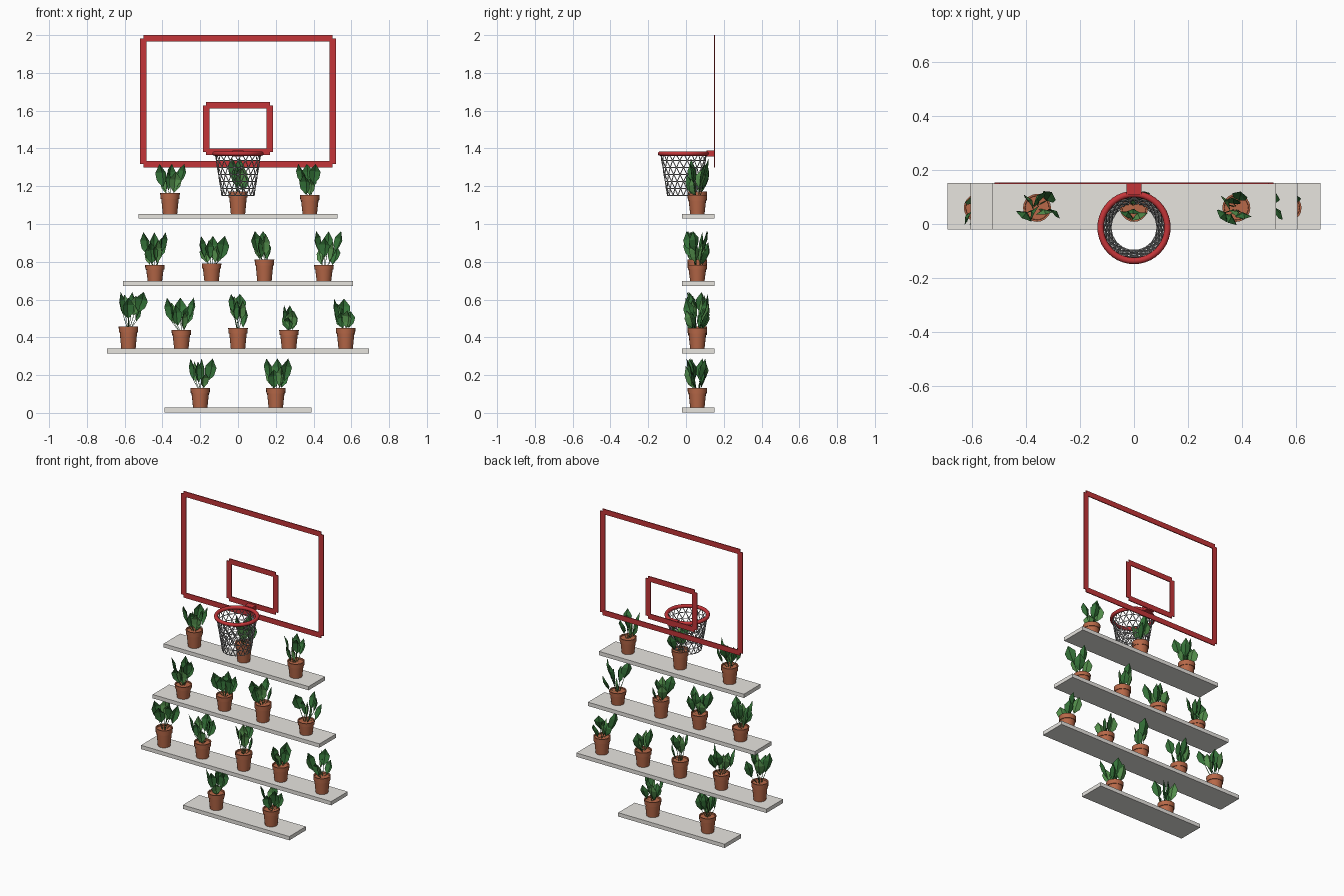
import bpy, bmesh, math, random
from mathutils import Vector

random.seed(7)
if "Cube" in bpy.data.objects:
    bpy.data.objects.remove(bpy.data.objects["Cube"])


def material(name, r, g, b):
    m = bpy.data.materials.new(name)
    m.use_nodes = True
    m.diffuse_color = (r, g, b, 1)
    bsdf = next(n for n in m.node_tree.nodes if n.type == 'BSDF_PRINCIPLED')
    bsdf.inputs["Base Color"].default_value = (r, g, b, 1)
    bsdf.inputs["Roughness"].default_value = 0.8
    return m


RED = material("hoop red", 0.55, 0.035, 0.04)
GREY = material("shelf grey", 0.8, 0.78, 0.74)
CLAY = material("terracotta", 0.48, 0.14, 0.065)
DARK = material("dark leaf green", 0.035, 0.17, 0.04)
LIGHT = material("light leaf green", 0.085, 0.27, 0.07)
CORD = material("net grey", 0.4, 0.4, 0.4)


def finish(name, bm, *mats):
    mesh = bpy.data.meshes.new(name)
    bm.to_mesh(mesh)
    bm.free()
    ob = bpy.data.objects.new(name, mesh)
    bpy.context.collection.objects.link(ob)
    for m in mats:
        mesh.materials.append(m)
    return ob


def activate(ob):
    bpy.ops.object.select_all(action='DESELECT')
    ob.select_set(True)
    bpy.context.view_layer.objects.active = ob


def smooth(ob):
    activate(ob)
    bpy.ops.object.shade_smooth_by_angle(angle=math.radians(35))


def box(name, low, high, mat):
    bm = bmesh.new()
    bmesh.ops.create_cube(bm, size=1)
    low, high = Vector(low), Vector(high)
    for v in bm.verts:
        v.co = (low + high) / 2 + v.co * (high - low)
    return finish(name, bm, mat)


# Flowerpot turned from a profile
def pot(name, x, z, h):
    profile = [(0, 0), (.038, 0), (.046, .72 * h), (.05, .72 * h),
               (.052, h), (.045, h), (.044, .92 * h), (0, .92 * h)]
    bm = bmesh.new()
    verts = [bm.verts.new((r, 0, t)) for r, t in profile]
    edges = [bm.edges.new(pair) for pair in zip(verts, verts[1:])]
    bmesh.ops.spin(bm, geom=verts + edges, cent=(0, 0, 0), axis=(0, 0, 1),
                   angle=math.tau, steps=20)
    bmesh.ops.remove_doubles(bm, verts=bm.verts, dist=1e-5)
    bmesh.ops.recalc_face_normals(bm, faces=bm.faces)
    ob = finish(name, bm, CLAY)
    ob.location = (x, PLANT_Y, z)
    smooth(ob)


# Pointed leaf, folded along its midrib and bowed outward
def leaf(bm, base, tip, width, turn, tone):
    along = tip - base
    side = Vector((math.cos(turn), math.sin(turn), 0))
    side = (side - along.normalized() * side.dot(along.normalized())).normalized()
    normal = side.cross(along).normalized()
    rib, left, right = [], [], []
    for t, w, bow in [(0, 0, 0), (.3, .85, .15), (.62, 1, .2), (1, 0, 0)]:
        p = base + along * t - normal * bow * width
        rib.append(bm.verts.new(p))
        if w:
            edge = side * w * width / 2
            lift = normal * width * .22
            left.append(bm.verts.new(p - edge + lift))
            right.append(bm.verts.new(p + edge + lift))
    for s in (left, right):
        for face in ((rib[0], rib[1], s[0]), (rib[1], rib[2], s[1], s[0]),
                     (rib[2], rib[3], s[1])):
            bm.faces.new(face).material_index = tone


# Thin three-sided stem
def stem(bm, a, b):
    rings = []
    for p in (a, b):
        rings.append([bm.verts.new(p + .002 * Vector((math.cos(k * math.tau / 3),
                      math.sin(k * math.tau / 3), 0))) for k in range(3)])
    for k in range(3):
        n = (k + 1) % 3
        bm.faces.new((rings[0][k], rings[0][n], rings[1][n], rings[1][k]))


# Leaves fan out between the left and right reach, up to the top
def plant(name, x, z, left, right, top):
    bm = bmesh.new()
    count = 4 + round((right - left) / .055)
    for i in range(count):
        u = i / (count - 1)
        depth = (.062 if i % 2 else -.062) * random.uniform(.35, 1)
        width = random.uniform(.052, .07)
        reach = left + .024 + (right - left - .048) * u
        low = random.uniform(.01, .08) if i % 3 else 0
        tip = Vector((reach, PLANT_Y + depth, top - low))
        root = Vector((x + (reach - x) * .15, PLANT_Y + depth * .2, z))
        length = min(random.uniform(.1, .13), (tip.z - z) * .9)
        base = Vector((x + (reach - x) * .66, PLANT_Y + depth * .45, tip.z - length))
        stem(bm, root, base)
        leaf(bm, base, tip, width, random.uniform(-1.2, 1.2), int(i % 3 == 1))
    finish(name, bm, DARK, LIGHT)


# Shelves: half width, top height, then each plant as
# (pot centre, pot height, leaf reach left, leaf reach right, leaf height)
PLANT_Y = .06
SHELVES = [
    (.388, .028, [(-.2, .105, -.275, -.11, .26), (.2, .105, .127, .29, .26)]),
    (.693, .34, [(-.58, .118, -.645, -.475, .3), (-.3, .1, -.4, -.21, .27),
                 (0, .11, -.06, .065, .29), (.27, .1, .22, .32, .23),
                 (.57, .11, .485, .62, .265)]),
    (.608, .697, [(-.44, .085, -.525, -.36, .26), (-.14, .095, -.22, -.045, .24),
                  (.14, .115, .065, .185, .265), (.455, .085, .39, .57, .265)]),
    (.528, 1.053, [(-.36, .11, -.44, -.26, .265), (0, .12, -.055, .06, .295),
                   (.38, .1, .295, .435, .265)]),
]
for row, (half, top, plants) in enumerate(SHELVES, 1):
    box(f"shelf_{row}", (-half, -.02, top - .025), (half, .152, top), GREY)
    for n, (x, h, left, right, height) in enumerate(plants, 1):
        pot(f"pot_{row}_{n}", x, top, h)
        plant(f"plant_{row}_{n}", x, top + .9 * h, left, right, top + height)


# Open backboard outlines made of flat bars
def frame(name, half, low, high, bar):
    y0, y1 = .148, .154
    inset = bar / 2
    for label, z in (("bottom", low), ("top", high - bar)):
        box(f"{name}_{label}", (inset - half, y0, z), (half - inset, y1, z + bar), RED)
    for label, x in (("right", -half), ("left", half - bar)):
        box(f"{name}_{label}", (x, y0 + .0005, low + inset),
            (x + bar, y1 - .0005, high - inset), RED)


frame("backboard", .518, 1.3, 2, .034)
frame("target", .186, 1.365, 1.645, .034)

# Hoop ring and its bracket
RING_Y, RING_Z = -.013, 1.373
bpy.ops.mesh.primitive_torus_add(location=(0, RING_Y, RING_Z), major_radius=.124,
                                 minor_radius=.012, major_segments=40, minor_segments=12)
ring = bpy.context.object
ring.name = "hoop_ring"
ring.data.materials.append(RED)
smooth(ring)
box("hoop_bracket", (-.028, .108, 1.358), (.028, .152, 1.39), RED)

# Tapered net: level loops crossed by two families of diagonal cords
COLUMNS, ROWS = 18, 6
net = bpy.data.curves.new("net", 'CURVE')
net.dimensions = '3D'
net.bevel_depth = .0024
net.bevel_resolution = 4


def knot(column, row):
    t = row / ROWS
    a = column * math.tau / COLUMNS
    r = .122 - .036 * t
    return (r * math.cos(a), RING_Y + r * math.sin(a), RING_Z - .222 * t, 1)


def cord(points, closed=False):
    spline = net.splines.new('POLY')
    spline.points.add(len(points) - 1)
    for p, co in zip(spline.points, points):
        p.co = co
    spline.use_cyclic_u = closed


for row in range(1, ROWS + 1):
    cord([knot(c + row / 2, row) for c in range(COLUMNS)], True)
for c in range(COLUMNS):
    for way in (-.5, .5):
        cord([knot(c + way * row, row) for row in range(ROWS + 1)])
net.materials.append(CORD)
net_ob = bpy.data.objects.new("net", net)
bpy.context.collection.objects.link(net_ob)
activate(net_ob)
bpy.ops.object.convert(target='MESH')
smooth(net_ob)
